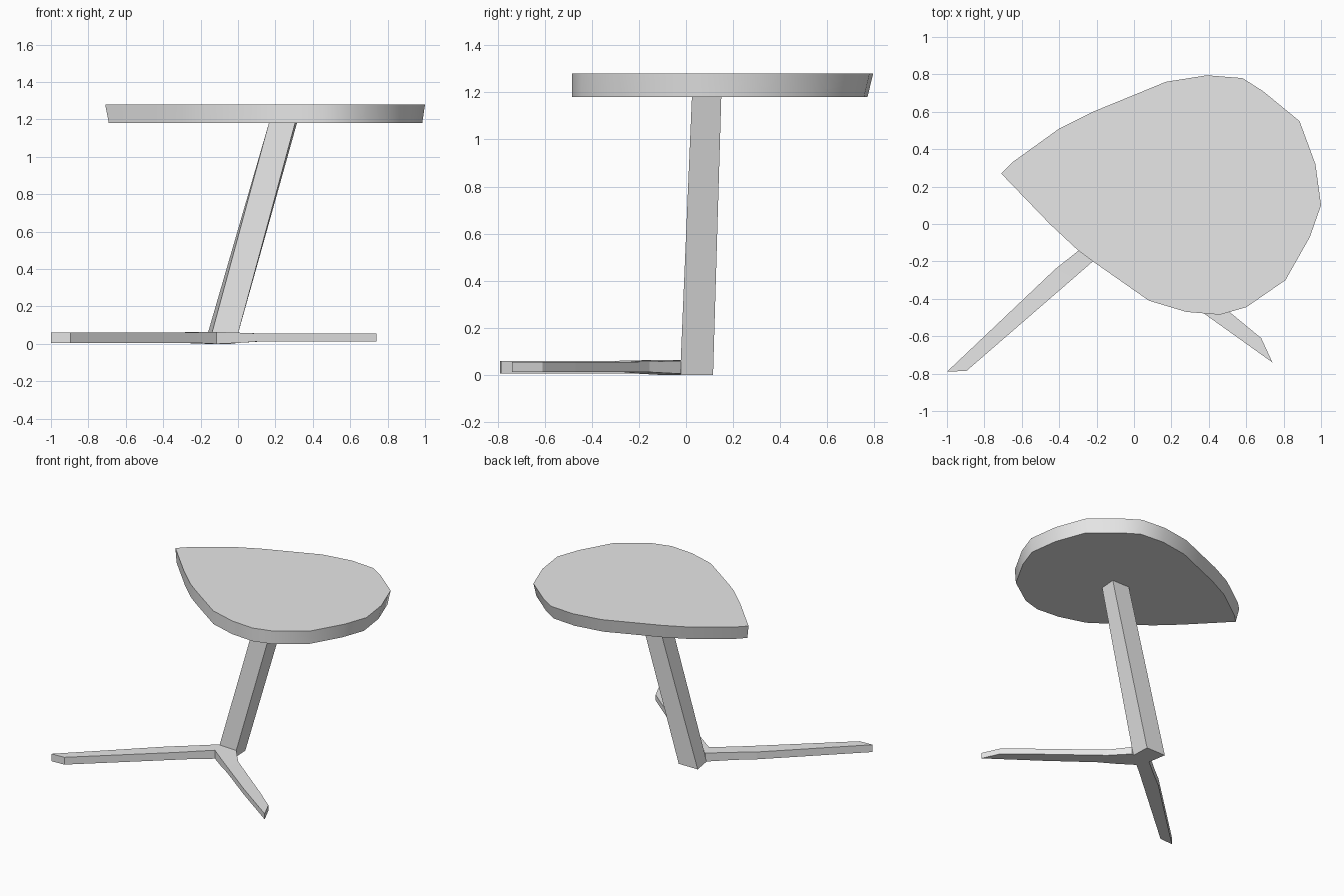
import bpy, bmesh

if "Cube" in bpy.data.objects:
    bpy.data.objects.remove(bpy.data.objects["Cube"])

grey = bpy.data.materials.new("plain_grey")
grey.diffuse_color = (0.8, 0.8, 0.8, 1)
grey.use_nodes = True
grey.node_tree.nodes["Principled BSDF"].inputs["Base Color"].default_value = grey.diffuse_color


def loft(name, rings, smooth=False):
    """Skin a series of closed cross-sections and cap both ends."""
    bm = bmesh.new()
    loops = [[bm.verts.new(p) for p in ring] for ring in rings]
    n = len(loops[0])
    for a, b in zip(loops, loops[1:]):
        for i in range(n):
            j = (i + 1) % n
            bm.faces.new((a[i], a[j], b[j], b[i]))
    bm.faces.new(loops[0][::-1])
    bm.faces.new(loops[-1])
    bmesh.ops.recalc_face_normals(bm, faces=bm.faces[:])
    mesh = bpy.data.meshes.new(name)
    bm.to_mesh(mesh)
    bm.free()
    mesh.materials.append(grey)
    obj = bpy.data.objects.new(name, mesh)
    bpy.context.collection.objects.link(obj)
    if smooth:
        bpy.context.view_layer.objects.active = obj
        obj.select_set(True)
        bpy.ops.object.shade_smooth_by_angle()
        obj.select_set(False)
    return obj


# Leaf-shaped tabletop, slightly narrower on the underside
outline = [(-0.71, 0.27), (-0.45, 0.0), (-0.30, -0.14), (-0.22, -0.20),
           (0.08, -0.41), (0.28, -0.47), (0.46, -0.485), (0.60, -0.445),
           (0.81, -0.30), (0.94, -0.07), (1.0, 0.10), (0.97, 0.32),
           (0.885, 0.55), (0.69, 0.71), (0.58, 0.78), (0.39, 0.795),
           (0.17, 0.76), (0.0, 0.69), (-0.22, 0.60), (-0.40, 0.51), (-0.65, 0.33)]
cx, cy, taper = 0.25, -0.40, 0.98
under = [(cx + (x - cx) * taper, cy + (y - cy) * taper, 1.18) for x, y in outline]
loft("tabletop", [under, [(x, y, 1.28) for x, y in outline]], smooth=True)

# Leaning post
loft("post", [
    [(-0.155, -0.025, 0), (-0.015, -0.025, 0), (-0.02, 0.115, 0), (-0.178, 0.115, 0)],
    [(0.165, 0.025, 1.18), (0.305, 0.025, 1.18), (0.315, 0.15, 1.18), (0.172, 0.15, 1.18)],
])

# Two splayed feet in one strip: back edge, front edge, bottom, top
rungs = [((-1.0, -0.79), (-0.895, -0.785), 0.005, 0.06),
         ((-0.42, -0.24), (-0.32, -0.287), 0.005, 0.06),
         ((-0.30, -0.145), (-0.22, -0.20), 0.005, 0.062),
         ((-0.15, -0.02), (-0.115, -0.11), 0.0, 0.064),
         ((0.0, -0.022), (0.0, -0.197), 0.005, 0.06),
         ((0.11, -0.155), (0.10, -0.27), 0.012, 0.056),
         ((0.51, -0.47), (0.39, -0.49), 0.013, 0.055),
         ((0.68, -0.61), (0.74, -0.74), 0.013, 0.055)]
loft("splayed_feet", [[(*a, lo), (*b, lo), (*b, hi), (*a, hi)]
                      for a, b, lo, hi in rungs])
